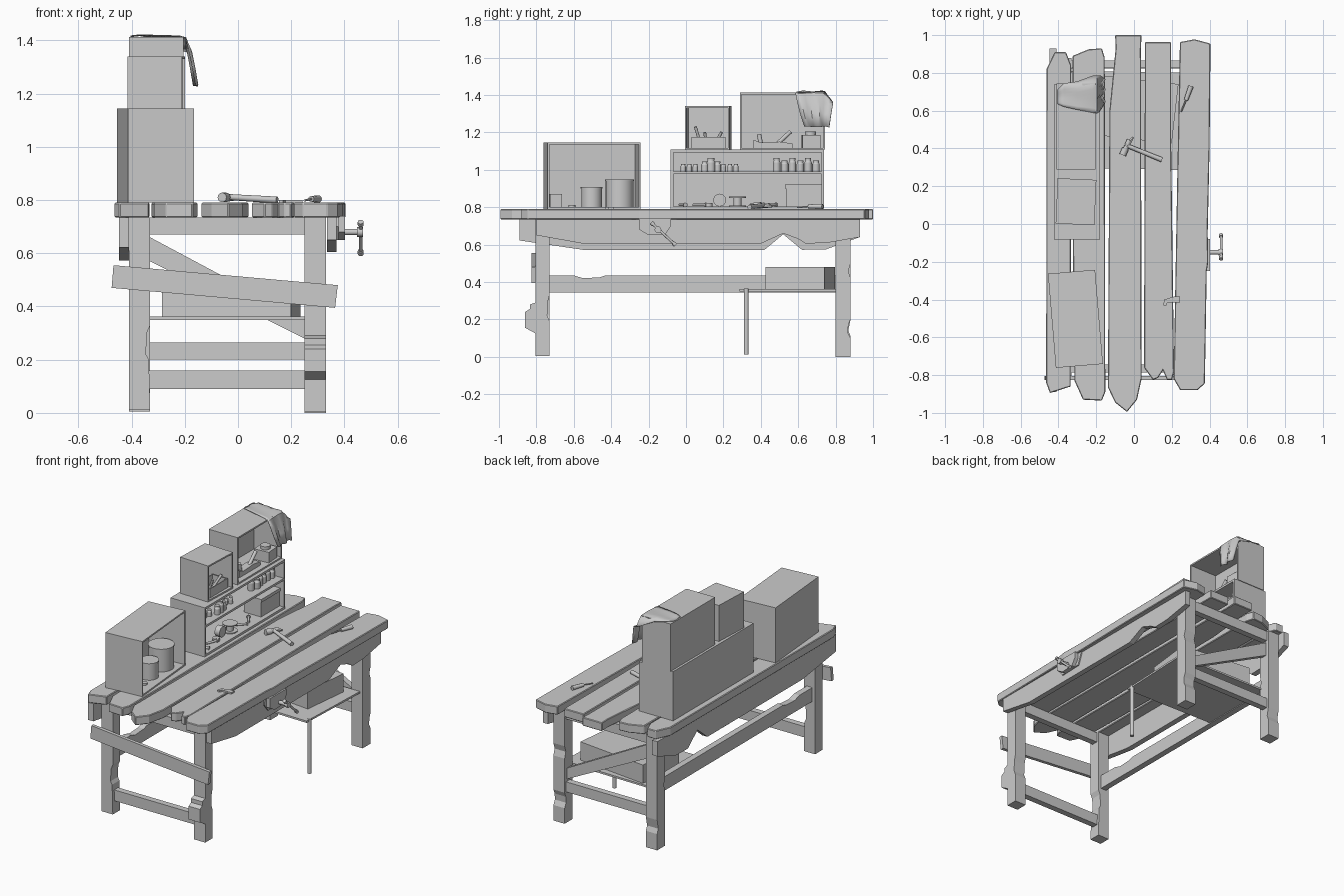
import bpy, bmesh, math, random
from mathutils import Vector, Matrix
random.seed(4)


def finish(name, bm, smooth=False):
    bmesh.ops.recalc_face_normals(bm, faces=bm.faces[:])
    me = bpy.data.meshes.new(name)
    bm.to_mesh(me)
    bm.free()
    ob = bpy.data.objects.new(name, me)
    bpy.context.collection.objects.link(ob)
    if smooth:
        bpy.context.view_layer.objects.active = ob
        bpy.ops.object.select_all(action='DESELECT')
        ob.select_set(True)
        bpy.ops.object.shade_smooth_by_angle(angle=math.radians(35))
    return ob


def prism(name, axis, pts, a, b):
    """Extrude a 2D outline along an axis from a to b."""
    to3 = {'x': lambda p, t: (t, p[0], p[1]), 'y': lambda p, t: (p[0], t, p[1]),
           'z': lambda p, t: (p[0], p[1], t)}[axis]
    bm = bmesh.new()
    lo, hi = ([bm.verts.new(to3(p, t)) for p in pts] for t in (a, b))
    bm.faces.new(lo)
    bm.faces.new(hi)
    for i in range(len(pts)):
        j = (i + 1) % len(pts)
        bm.faces.new((lo[i], lo[j], hi[j], hi[i]))
    return finish(name, bm)


def add_box(bm, x0, x1, y0, y1, z0, z1):
    m = Matrix.Translation(((x0 + x1) / 2, (y0 + y1) / 2, (z0 + z1) / 2)) @ Matrix.Diagonal((x1 - x0, y1 - y0, z1 - z0, 1))
    bmesh.ops.create_cube(bm, size=1, matrix=m)


def box(name, x0, x1, y0, y1, z0, z1, rot=0):
    bm = bmesh.new()
    cx, cy = (x0 + x1) / 2, (y0 + y1) / 2
    add_box(bm, x0 - cx, x1 - cx, y0 - cy, y1 - cy, z0, z1)
    ob = finish(name, bm)
    ob.location = (cx, cy, 0)
    ob.rotation_euler.z = math.radians(rot)
    return ob


def rod(name, p, q, r, r2=None, n=12):
    p, q = Vector(p), Vector(q)
    d = q - p
    bm = bmesh.new()
    m = Matrix.Translation((p + q) / 2) @ d.to_track_quat('Z', 'Y').to_matrix().to_4x4()
    bmesh.ops.create_cone(bm, cap_ends=True, segments=n, radius1=r, radius2=r if r2 is None else r2,
                          depth=d.length, matrix=m)
    return finish(name, bm, True)


def crate(name, cx, cy, w, d, z0, z1, rot=0, t=0.01, shelf=None, up=False):
    """Five-panel box, open to +x (or to the top)."""
    bm = bmesh.new()
    X, Y = w / 2, d / 2
    add_box(bm, -X, X, -Y, Y, z0, z0 + t)
    add_box(bm, -X, -X + t, -Y, Y, z0 + t, z1 - t * (not up))
    for y in (-Y, Y - t):
        add_box(bm, -X + t, X, y, y + t, z0 + t, z1 - t * (not up))
    if up:
        add_box(bm, X - t, X, -Y + t, Y - t, z0 + t, z1)
    else:
        add_box(bm, -X, X, -Y, Y, z1 - t, z1)
    if shelf:
        add_box(bm, -X + t, X, -Y + t, Y - t, shelf - t, shelf)
    ob = finish(name, bm)
    ob.location = (cx, cy, 0)
    ob.rotation_euler.z = math.radians(rot)


# Worn table planks
planks = [
    [(-.465, -.84), (-.445, -.895), (-.335, -.86), (-.333, .84), (-.36, .91), (-.42, .91), (-.463, .82)],
    [(-.315, -.83), (-.27, -.93), (-.17, -.935), (-.152, -.89), (-.155, .88), (-.17, .93), (-.24, .925), (-.325, .89), (-.325, 0)],
    [(-.138, -.865), (-.10, -.945), (-.037, -.995), (.016, -.93), (.04, -.82), (.037, .93), (.04, 1), (-.10, 1), (-.097, .93), (-.13, .6)],
    [(.053, -.76), (.10, -.825), (.127, -.815), (.153, -.775), (.175, -.825), (.20, -.825), (.212, -.785), (.197, .4), (.197, .963), (.058, .963)],
    [(.21, -.82), (.245, -.88), (.335, -.88), (.375, -.845), (.385, -.25), (.393, -.2), (.39, -.05), (.40, .4), (.405, .955), (.32, .978), (.243, .963), (.23, .3)],
]
for i, p in enumerate(planks):
    ob = prism(f"table_plank_{i + 1}", 'z', p, .735, .79)
    bv = ob.modifiers.new("worn_edges", 'BEVEL')
    bv.width = .004
    bv.segments = 1

# Long side aprons with broken lower edge
prism("right_apron", 'x', [(-.80, .735), (-.80, .65), (-.55, .605), (.40, .605), (.52, .66), (.60, .63), (.64, .605), (.76, .61), (.93, .64), (.93, .735)], .335, .37)
prism("left_apron", 'x', [(-.89, .735), (-.89, .622), (-.55, .572), (.42, .572), (.52, .655), (.62, .572), (.75, .575), (.93, .64), (.93, .735)], -.447, -.41)

# Legs with chipped edges
prism("front_left_leg", 'y', [(-.41, .01), (-.33, .01), (-.335, .2), (-.346, .22), (-.343, .3), (-.33, .33), (-.33, .735), (-.41, .735)], -.805, -.73)
prism("front_right_leg", 'x', [(-.805, .005), (-.73, .005), (-.73, .19), (-.742, .22), (-.74, .29), (-.73, .33), (-.73, .735), (-.805, .735)], .25, .33)
prism("back_left_leg", 'x', [(.80, .005), (.88, .005), (.88, .11), (.868, .14), (.88, .2), (.88, .735), (.80, .735), (.80, .45), (.81, .40), (.80, .35)], -.41, -.33)
prism("back_right_leg", 'x', [(.80, 0), (.88, 0), (.88, .1), (.865, .13), (.868, .17), (.88, .2), (.88, .42), (.868, .46), (.88, .5), (.88, .735), (.80, .735)], .25, .33)
prism("leg_repair_block", 'x', [(-.805, .29), (-.835, .28), (-.835, .255), (-.86, .24), (-.86, .155), (-.805, .125)], .25, .33)

# End rails, stretcher and braces
for name, y, z0, z1 in [("front_top_rail", -.785, .67, .735), ("back_top_rail", .825, .67, .735),
                        ("front_low_rail", -.785, .09, .16), ("back_low_rail", .825, .20, .265)]:
    box(name, -.34, .26, y, y + .04, z0, z1)
prism("side_stretcher", 'x', [(-.74, .345), (.81, .345), (.81, .435), (-.43, .435), (-.46, .425), (-.55, .42), (-.60, .435), (-.74, .435)], -.39, -.35)
prism("front_slanted_board", 'y', [(-.475, .47), (.365, .395), (.375, .48), (-.468, .555)], -.827, -.805)
prism("back_diagonal_brace", 'y', [(-.34, .575), (.26, .275), (.26, .345), (-.34, .665)], .822, .858)

# Low shelf with its post and a crate
prism("low_shelf", 'z', [(-.38, .30), (.29, .285), (.31, .80), (-.36, .81)], .35, .362)
rod("shelf_post", (.285, .322, .012), (.285, .322, .365), .013)
box("low_shelf_box", -.269, .219, .452, .769, .362, .48, -6.5)

# Vise on the right apron
prism("vise_back_jaw", 'x', [(-.26, .785), (-.05, .785), (-.05, .73), (-.08, .655), (-.23, .65), (-.27, .70)], .368, .378)
prism("vise_jaw", 'x', [(-.25, .74), (-.08, .74), (-.08, .70), (-.11, .655), (-.20, .65), (-.25, .68)], .376, .402)
rod("vise_screw", (.40, -.15, .68), (.465, -.15, .68), .012)
rod("vise_screw_head", (.448, -.15, .68), (.470, -.15, .68), .018)
rod("vise_handle", (.461, -.18, .712), (.461, -.062, .603), .007)
for n, e in (("a", (.461, -.18, .712)), ("b", (.461, -.062, .603))):
    d = Vector((0, .006, -.006))
    rod("vise_handle_knob_" + n, Vector(e) - d, Vector(e) + d, .011)

# Storage cases
crate("front_case", -.31, -.502, .25, .50, .79, 1.145, 4.8)
crate("long_case", -.302, .328, .245, .82, .79, 1.107, t=.014, shelf=.99)
crate("small_upper_case", -.307, .118, .205, .24, 1.107, 1.34, -2.5)
crate("large_upper_case", -.307, .515, .205, .455, 1.107, 1.412)

# Cans in the front case
for n, x, y, r, h in [("small_can", -.28, -.505, .055, .115), ("large_can", -.30, -.355, .075, .155)]:
    rod(n, (x, y, .80), (x, y, .79 + h), r, n=24)
    rod(n + "_rim", (x, y, .785 + h), (x, y, .793 + h), r + .003, n=24)
box("front_case_box", -.29, -.23, -.73, -.665, .80, .87, 5)
rod("front_case_tin", (-.24, -.61, .80), (-.24, -.61, .812), .018)

# Jars on the upper shelf
jars = [(y, .014, .035) for y in (-.015, .018, .05, .20, .235, .267)]
jars += [(.10, .019, .045), (.133, .024, .06), (.168, .019, .045)]
jars += [(.485 + .042 * i, .02, .05 if i % 2 else .06) for i in range(6)]
for i, (y, r, h) in enumerate(jars):
    x = -.235 + random.uniform(-.02, .02)
    rod(f"jar_{i}", (x, y, .99), (x, y, .99 + h * .8), r)
    rod(f"jar_neck_{i}", (x, y, .99 + h * .8), (x, y, .99 + h), r, r * .7)
    rod(f"jar_lid_{i}", (x, y, .99 + h), (x, y, .99 + h * 1.2), r * .8)

# Things on the lower level of the long case
box("long_case_box", -.33, -.21, .535, .725, .804, .90)
box("long_case_box_lid", -.335, -.205, .53, .73, .90, .92)
rod("tape_roll", (-.27, .18, .838), (-.235, .18, .838), .034, n=20)
rod("spool_core", (-.25, .275, .804), (-.25, .275, .855), .022)
for z in (.804, .85):
    rod("spool_flange", (-.25, .275, z), (-.25, .275, z + .006), .045, n=20)
for i, (y, a) in enumerate([(-.02, .4), (.07, 1.2), (.37, .8), (.45, 2.2)]):
    d = Vector((math.cos(a), math.sin(a), 0)) * .035
    c = Vector((-.24, y, .812))
    rod(f"loose_bolt_{i}", c - d, c + d, .007)
    rod(f"loose_bolt_head_{i}", c + d, c + d * 1.2, .013, n=6)
rod("small_tin", (-.24, .12, .804), (-.24, .12, .822), .022)

# Tool tray in the small upper case
crate("tool_tray", -.275, .12, .11, .18, 1.117, 1.175, up=True, t=.006)
for i, (y0, y1, z1) in enumerate([(.08, .05, 1.23), (.11, .10, 1.2), (.15, .19, 1.2)]):
    rod(f"tray_tool_{i}", (-.28, y0, 1.13), (-.25, y1, z1), .008)

# Hand plane, box and tin in the large upper case
prism("hand_plane_body", 'x', [(.36, 1.117), (.57, 1.117), (.57, 1.14), (.50, 1.15), (.40, 1.145), (.36, 1.16)], -.29, -.24)
rod("hand_plane_blade", (-.265, .49, 1.14), (-.265, .56, 1.205), .011)
rod("hand_plane_knob", (-.265, .40, 1.14), (-.265, .39, 1.19), .012)
box("upper_case_box", -.32, -.22, .62, .715, 1.117, 1.185, 4)
rod("upper_case_box_knob", (-.27, .665, 1.185), (-.27, .665, 1.205), .03)

# Cloth draped over the large case: rows run across its width
path = [(-.405, 1.417, .635, .71), (-.37, 1.421, .62, .745), (-.30, 1.419, .605, .755),
        (-.22, 1.417, .59, .785), (-.195, 1.41, .585, .785), (-.182, 1.36, .595, .785),
        (-.170, 1.30, .61, .775), (-.158, 1.23, .632, .765)]
bm = bmesh.new()
cols, grid = 8, []
for i, (x, z, y0, y1) in enumerate(path):
    row = []
    for j in range(cols + 1):
        y = y0 + (y1 - y0) * j / cols
        fold = .009 * math.sin(j * 1.7) if i > 4 else 0
        row.append(bm.verts.new((x + fold, y, z - max(0, y - .743) * (1.2 if i < 5 else .2) + .002 * math.sin(j + i))))
    grid.append(row)
for r, s in zip(grid, grid[1:]):
    for j in range(cols):
        bm.faces.new((r[j], r[j + 1], s[j + 1], s[j]))
sd = finish("draped_cloth", bm, True).modifiers.new("thickness", 'SOLIDIFY')
sd.thickness = .003

# Hammer lying on the table
rod("hammer_handle", (-.045, .418, .812), (.147, .34, .80), .011, .013)
rod("hammer_head", (-.045, .40, .81), (-.06, .365, .81), .018)
rod("hammer_neck", (-.025, .445, .81), (-.05, .385, .81), .013)
rod("hammer_claw", (-.04, .41, .81), (-.005, .46, .805), .016, .006, 6)

# Screwdriver and a small bracket
rod("screwdriver_handle", (.275, .655, .804), (.302, .73, .804), .011, .014)
rod("screwdriver_shaft", (.25, .595, .798), (.275, .655, .804), .004)
prism("loose_bracket", 'z', [(.155, -.43), (.17, -.432), (.178, -.415), (.243, -.415), (.243, -.385), (.21, -.385), (.16, -.40)], .79, .80)
